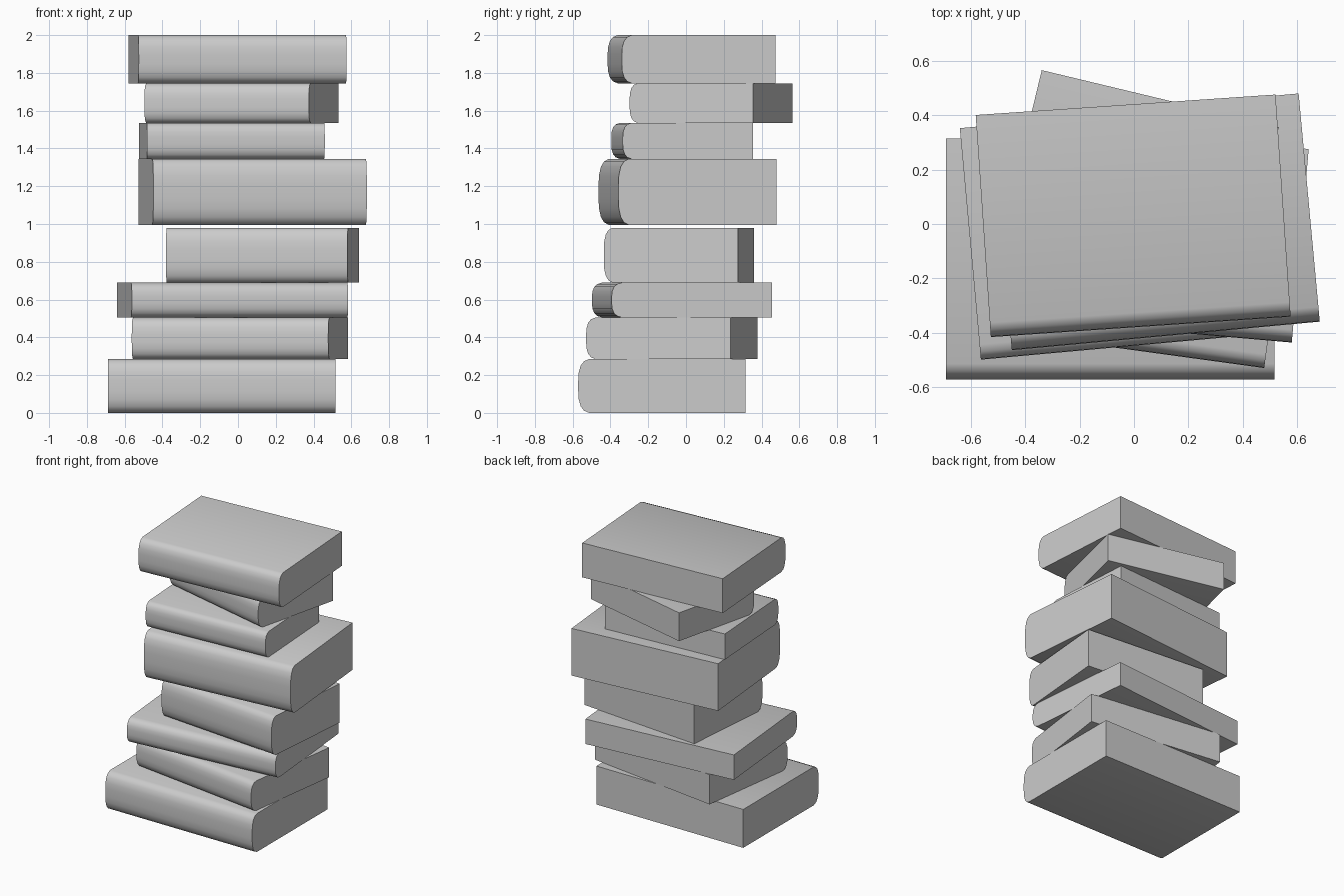
import bpy, bmesh
from math import radians
from mathutils import Matrix, Vector

if "Cube" in bpy.data.objects:
    bpy.data.objects.remove(bpy.data.objects["Cube"])

# One plain grey for every book
GREY = (0.6, 0.6, 0.6, 1)
grey = bpy.data.materials.new("plain grey")
grey.use_nodes = True
grey.diffuse_color = GREY
grey.node_tree.nodes["Principled BSDF"].inputs["Base Color"].default_value = GREY

# Half of the rounded spine: (inset as part of depth, height as part of thickness)
SPINE = [(0.065, 0), (0.035, 0.04), (0.015, 0.12), (0.003, 0.25), (0, 0.4)]


def book(name, centre, width, depth, angle, bottom, top):
    """Extrude the side profile along x, then turn the book into place."""
    half = [(-depth / 2 + i * depth, t) for i, t in SPINE]
    profile = half + [(y, 1 - t) for y, t in reversed(half)]
    profile += [(depth / 2, 1), (depth / 2, 0)]
    bm = bmesh.new()
    side = bm.faces.new([bm.verts.new((-width / 2, y, t * (top - bottom))) for y, t in profile])
    cap = bmesh.ops.extrude_face_region(bm, geom=[side])["geom"]
    bmesh.ops.translate(bm, vec=(width, 0, 0),
                        verts=[v for v in cap if isinstance(v, bmesh.types.BMVert)])
    bmesh.ops.recalc_face_normals(bm, faces=bm.faces)
    place = Matrix.Translation(Vector((*centre, bottom)))
    bm.transform(place @ Matrix.Rotation(radians(angle), 4, "Z"))
    mesh = bpy.data.meshes.new(name)
    bm.to_mesh(mesh)
    bm.free()
    mesh.materials.append(grey)
    obj = bpy.data.objects.new(name, mesh)
    bpy.context.collection.objects.link(obj)
    bpy.ops.object.select_all(action="DESELECT")
    obj.select_set(True)
    bpy.context.view_layer.objects.active = obj
    bpy.ops.object.shade_smooth_by_angle(angle=radians(60))


# The stack, from the bottom up
book("bottom_book", (-0.087, -0.128), 1.205, 0.885, 0, 0, 0.285)
book("second_book", (0.01, -0.075), 1.05, 0.772, -7.8, 0.285, 0.505)
book("third_book", (-0.028, -0.021), 1.15, 0.853, 5.2, 0.505, 0.69)
book("fourth_book", (0.13, -0.038), 0.964, 0.713, -5, 0.69, 0.98)
book("thick_book", (0.078, 0.008), 1.135, 0.841, 5.3, 0.995, 1.345)
book("thin_book", (-0.033, -0.02), 0.942, 0.692, 3.7, 1.345, 1.535)
book("turned_book", (0.018, 0.133), 0.895, 0.673, -13.5, 1.535, 1.745)
book("top_book", (-0.003, 0.03), 1.103, 0.817, 3.9, 1.745, 2)
